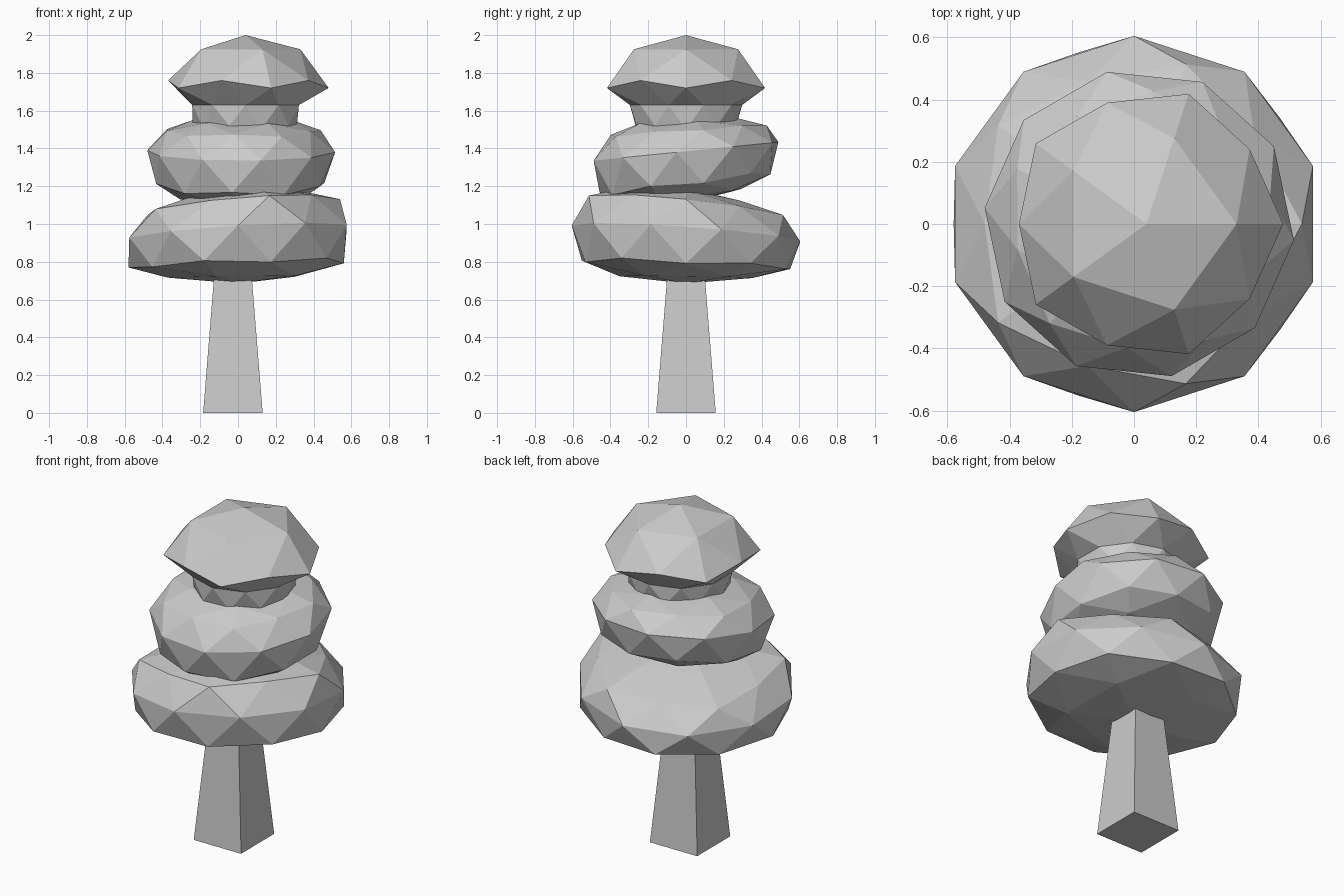
import bpy, bmesh
from math import atan2, cos, sin, radians

cube = bpy.data.objects.get("Cube")
if cube:
    bpy.data.objects.remove(cube, do_unlink=True)

# One plain grey for the whole tree
grey = bpy.data.materials.new("plain_grey")
grey.use_nodes = True
grey.diffuse_color = (0.6, 0.6, 0.6, 1)
grey.node_tree.nodes["Principled BSDF"].inputs["Base Color"].default_value = (0.6, 0.6, 0.6, 1)

# Latitudes of the vertex rings on a twice-divided icosphere, top to bottom
LATITUDES = (1, 0.851, 0.526, 0.447, 0, -0.447, -0.526, -0.851, -1)


def finish(name, bm):
    bmesh.ops.recalc_face_normals(bm, faces=bm.faces)
    mesh = bpy.data.meshes.new(name)
    bm.to_mesh(mesh)
    bm.free()
    mesh.materials.append(grey)
    obj = bpy.data.objects.new(name, mesh)
    bpy.context.collection.objects.link(obj)
    return obj


def foliage(name, rings, centre_x=0, turn=0, tilt=(0, 0), tilt_gain=0):
    """Reshape an icosphere: each ring gets a (radius, height), then leans."""
    bm = bmesh.new()
    bmesh.ops.create_icosphere(bm, subdivisions=2, radius=1)
    for v in bm.verts:
        lat = v.co.z
        row = min(range(len(LATITUDES)), key=lambda i: abs(LATITUDES[i] - lat))
        radius, height = rings[row]
        angle = atan2(v.co.y, v.co.x) + radians(turn)
        x, y = radius * cos(angle), radius * sin(angle)
        lean = (tilt[0] * x + tilt[1] * y) * (1 + tilt_gain * lat)
        v.co = (x + centre_x, y, height + lean)
    return finish(name, bm)


# Trunk: square block tapering upward
bm = bmesh.new()
bmesh.ops.create_cube(bm, size=1)
for v in bm.verts:
    top = v.co.z > 0
    width = 0.19 if top else 0.315
    v.co = (v.co.x * width - 0.027, v.co.y * width, 0.78 if top else 0)
finish("trunk", bm)

# Lower foliage: wide, leaning down toward the back left
foliage("lower_foliage",
        [(0, 1.19), (0.3, 1.15), (0.48, 1.09), (0.54, 1.085), (0.605, 0.95),
         (0.58, 0.79), (0.56, 0.775), (0.37, 0.72), (0, 0.685)],
        tilt=(0.06, -0.07), tilt_gain=0.95)

# Middle foliage: turned and leaning forward
foliage("middle_foliage",
        [(0, 1.56), (0.28, 1.545), (0.4, 1.5), (0.43, 1.49), (0.5, 1.385),
         (0.46, 1.225), (0.45, 1.205), (0.33, 1.14), (0, 1.11)],
        centre_x=0.017, turn=12, tilt=(0, 0.1), tilt_gain=-0.6)

# Top foliage: mushroom cap with a narrow neck
foliage("top_foliage",
        [(0, 2.0), (0.29, 1.925), (0.41, 1.76), (0.44, 1.72), (0.297, 1.63),
         (0.28, 1.52), (0.27, 1.5), (0.17, 1.45), (0, 1.42)],
        centre_x=0.04)
